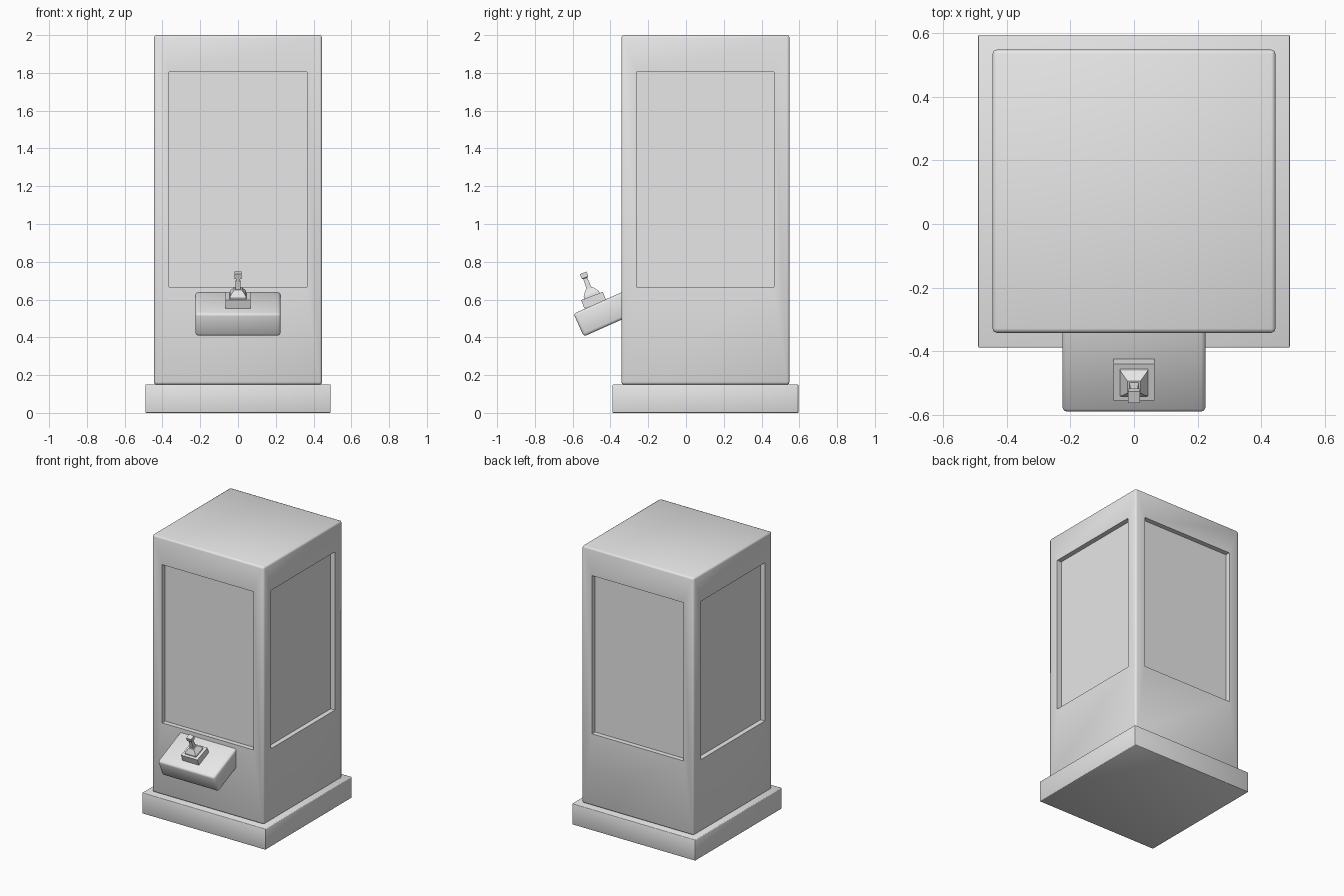
import bpy
import bmesh
from math import radians
from mathutils import Matrix, Vector

if "Cube" in bpy.data.objects:
    bpy.data.objects.remove(bpy.data.objects["Cube"], do_unlink=True)

grey = bpy.data.materials.new("light grey")
grey.use_nodes = True
grey.diffuse_color = (0.8, 0.8, 0.8, 1)
grey.node_tree.nodes["Principled BSDF"].inputs["Base Color"].default_value = (0.8, 0.8, 0.8, 1)

MID_Y = 0.103  # depth centre of the cabinet


def box(center, size, bevel=0.0, segments=2):
    """Bevelled box as a bmesh."""
    bm = bmesh.new()
    bmesh.ops.create_cube(bm, size=1)
    bmesh.ops.scale(bm, vec=size, verts=bm.verts)
    bmesh.ops.translate(bm, vec=center, verts=bm.verts)
    if bevel:
        bmesh.ops.bevel(bm, geom=list(bm.edges), offset=bevel, segments=segments,
                        profile=0.5, affect='EDGES')
    return bm


def finish(bm, name, matrix=None, smooth=True):
    if matrix:
        bm.transform(matrix)
    bmesh.ops.recalc_face_normals(bm, faces=bm.faces)
    mesh = bpy.data.meshes.new(name)
    bm.to_mesh(mesh)
    bm.free()
    mesh.materials.append(grey)
    obj = bpy.data.objects.new(name, mesh)
    bpy.context.collection.objects.link(obj)
    if smooth:
        bpy.ops.object.select_all(action='DESELECT')
        obj.select_set(True)
        bpy.context.view_layer.objects.active = obj
        bpy.ops.object.shade_smooth_by_angle(angle=radians(50))
    return obj


def square_loft(bm, sections):
    """Loft square sections given as (height, half width)."""
    rings = [[bm.verts.new((sx * w, sy * w, z))
              for sx, sy in ((-1, -1), (1, -1), (1, 1), (-1, 1))]
             for z, w in sections]
    for a, b in zip(rings, rings[1:]):
        for i in range(4):
            j = (i + 1) % 4
            bm.faces.new((a[i], a[j], b[j], b[i]))
    bm.faces.new(rings[0][::-1])
    bm.faces.new(rings[-1])


# Plinth
finish(box((0, MID_Y, 0.075), (0.98, 0.984, 0.15), 0.004), "plinth")

# Cabinet with a recessed panel on each of its four sides
BEVEL = 0.013
bm = box((0, MID_Y, 1.075), (0.89, 0.89, 1.85), BEVEL)
bm.normal_update()
sides = [f for f in bm.faces if abs(f.normal.z) < 0.01 and f.calc_area() > 0.5]
bmesh.ops.inset_individual(bm, faces=sides, thickness=0.109 - BEVEL)
for face in sides:
    for v in face.verts:
        v.co.z = 1.805 if v.co.z > 1 else 0.667
bmesh.ops.inset_individual(bm, faces=sides, thickness=0.0, depth=-0.035)
finish(bm, "cabinet")

# Sloped control shelf, its back end buried in the cabinet
shelf = Matrix.Translation((0, -0.595, 0.525)) @ Matrix.Rotation(radians(24), 4, 'X')
finish(box((0, 0.16, -0.066), (0.45, 0.32, 0.132), 0.014), "control_shelf", shelf)

# Joystick: mounting plate, tapered boot and lever with a square knob
stick = Matrix.Translation(Vector((0, -0.4975, 0.619))) @ Matrix.Rotation(radians(21), 4, 'X')
finish(box((0, 0, -0.024), (0.13, 0.123, 0.048)), "joystick_plate", stick, False)

bm = bmesh.new()
square_loft(bm, [(-0.005, 0.044), (0.012, 0.043), (0.042, 0.021)])
finish(bm, "joystick_boot", stick, False)

bm = bmesh.new()
square_loft(bm, [(0.03, 0.015), (0.1, 0.011), (0.104, 0.018), (0.131, 0.019)])
finish(bm, "joystick_lever", stick, False)
